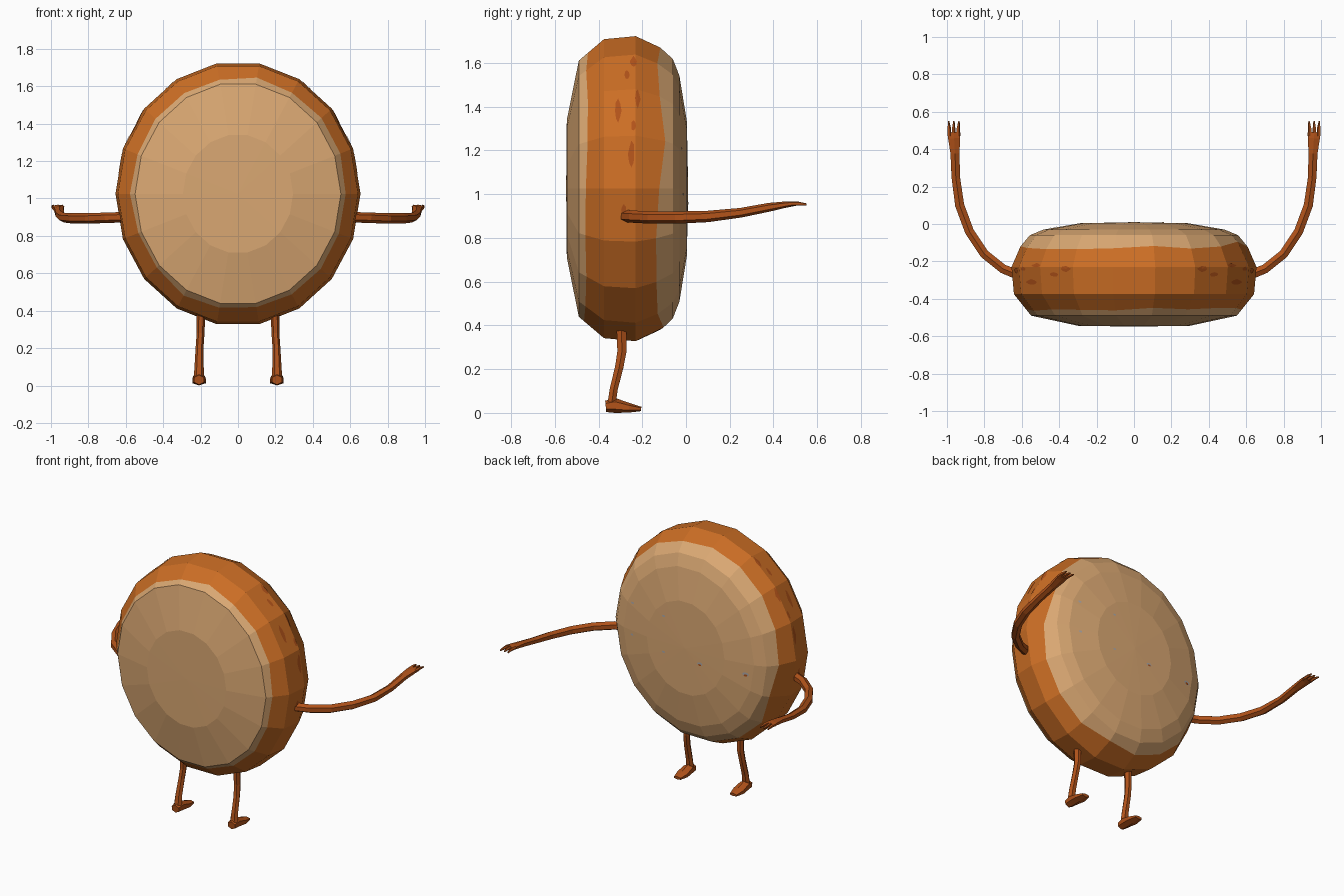
import bpy, bmesh, math, random
from mathutils import Vector

random.seed(4)
if "Cube" in bpy.data.objects:
    bpy.data.objects.remove(bpy.data.objects["Cube"])


def material(name, color):
    m = bpy.data.materials.new(name)
    m.use_nodes = True
    m.diffuse_color = (*color, 1)
    m.node_tree.nodes["Principled BSDF"].inputs["Base Color"].default_value = (*color, 1)
    return m


cream = material("cream", (0.70, 0.39, 0.17))
orange = material("baked orange", (0.60, 0.155, 0.018))
brown = material("limb brown", (0.44, 0.085, 0.01))
grey = material("speck grey", (0.42, 0.40, 0.40))


def finish(bm, name, mats, mirror=False):
    bmesh.ops.recalc_face_normals(bm, faces=bm.faces)
    me = bpy.data.meshes.new(name)
    bm.to_mesh(me)
    bm.free()
    for m in mats:
        me.materials.append(m)
    ob = bpy.data.objects.new(name, me)
    bpy.context.collection.objects.link(ob)
    if mirror:
        ob.modifiers.new("mirror", 'MIRROR')
    return ob


# Body: faceted oval drum, profile is (depth, radius factor)
SIDES, RX, RZ, CZ = 18, 0.655, 0.708, 1.025
PROFILE = [(-0.545, 0.45), (-0.49, 0.84), (-0.375, 0.98), (-0.23, 1.0),
           (-0.11, 0.92), (-0.06, 0.85), (-0.03, 0.74), (0.004, 0.44)]


def factor(y):
    for (y0, f0), (y1, f1) in zip(PROFILE, PROFILE[1:]):
        if y <= y1:
            return f0 + (f1 - f0) * (y - y0) / (y1 - y0)
    return PROFILE[-1][1]


def rim(angle, y, lift=0.0):
    f = factor(y) + lift
    return Vector((RX * f * math.sin(angle), y, CZ + RZ * f * math.cos(angle)))


def make_body():
    bm = bmesh.new()
    # Wavy rings where the cream meets the baked side
    rows = [(-0.545, 0), (-0.49, 0), (-0.458, 0.012), (-0.375, 0),
            (-0.23, 0), (-0.115, 0.022), (-0.06, 0), (-0.03, 0), (0.004, 0)]
    rings = []
    for y, wave in rows:
        ring = []
        for i in range(SIDES):
            a = math.tau * (i + 0.5) / SIDES
            ring.append(bm.verts.new(rim(a, y + random.uniform(-wave, wave))))
        rings.append(ring)
    for k, (lo, hi) in enumerate(zip(rings, rings[1:])):
        for i in range(SIDES):
            j = (i + 1) % SIDES
            f = bm.faces.new((lo[i], lo[j], hi[j], hi[i]))
            f.material_index = 1 if 2 <= k <= 4 else 0
    # Shallow fans close the front and back
    for ring, y in ((rings[0], -0.548), (rings[-1], 0.01)):
        c = bm.verts.new((0, y, CZ))
        for i in range(SIDES):
            bm.faces.new((ring[i], ring[(i + 1) % SIDES], c))
    finish(bm, "body", [cream, orange])


def loft(bm, points, ref, sides=6):
    """Tube through (x, y, z, half width, half height) stations."""
    ref = Vector(ref)
    pos = [Vector(p[:3]) for p in points]
    rings = []
    for i, p in enumerate(points):
        t = (pos[min(i + 1, len(pos) - 1)] - pos[max(i - 1, 0)]).normalized()
        u = t.cross(ref).normalized()
        v = u.cross(t)
        angles = [math.tau * (s + 0.5) / sides for s in range(sides)]
        rings.append([bm.verts.new(pos[i] + u * p[3] * math.cos(a) + v * p[4] * math.sin(a))
                      for a in angles])
    for lo, hi in zip(rings, rings[1:]):
        for i in range(sides):
            j = (i + 1) % sides
            bm.faces.new((lo[i], lo[j], hi[j], hi[i]))
    bm.faces.new(rings[0])
    bm.faces.new(rings[-1])


# Arms sweep out and back, ending in a flat three-fingered hand
bm = bmesh.new()
loft(bm, [(0.60, -0.28, 0.90, 0.03, 0.028), (0.70, -0.24, 0.897, 0.028, 0.028),
          (0.80, -0.16, 0.893, 0.028, 0.028), (0.88, -0.04, 0.893, 0.028, 0.028),
          (0.932, 0.10, 0.898, 0.028, 0.026), (0.953, 0.25, 0.915, 0.026, 0.022),
          (0.957, 0.38, 0.94, 0.028, 0.020), (0.962, 0.46, 0.953, 0.037, 0.014),
          (0.965, 0.49, 0.955, 0.035, 0.011)], (0, 0, 1))
for root, tip in ((0.940, 0.936), (0.965, 0.963), (0.988, 0.992)):
    loft(bm, [(root, 0.47, 0.955, 0.012, 0.011), (root, 0.51, 0.957, 0.010, 0.010),
              (tip, 0.55, 0.953, 0.004, 0.005)], (0, 0, 1), 5)
finish(bm, "arms", [brown], True)

# Legs
bm = bmesh.new()
loft(bm, [(0.198, -0.295, 0.39, 0.026, 0.023), (0.20, -0.293, 0.28, 0.024, 0.021),
          (0.205, -0.305, 0.21, 0.022, 0.021), (0.208, -0.33, 0.11, 0.021, 0.024),
          (0.208, -0.342, 0.03, 0.022, 0.029)], (1, 0, 0))
finish(bm, "legs", [brown], True)

# Feet
bm = bmesh.new()
loft(bm, [(0.208, -0.367, 0.03, 0.030, 0.026), (0.208, -0.325, 0.034, 0.036, 0.034),
          (0.208, -0.26, 0.023, 0.042, 0.022), (0.208, -0.205, 0.018, 0.028, 0.010)],
     (0, 0, 1))
finish(bm, "feet", [brown], True)

make_body()


# Baked blotches: thin patches following the rim facets
def facet_point(angle, y, lift):
    step = math.tau / SIDES
    k = math.floor(angle / step - 0.5) + 0.5
    t = angle / step - k
    return rim(k * step, y, lift).lerp(rim((k + 1) * step, y, lift), t)


bm = bmesh.new()
for deg, y, length, width in ((34, -0.24, 3, 0.016), (42, -0.27, 3, 0.013),
                              (54, -0.22, 4, 0.012), (59, -0.31, 5, 0.016),
                              (66, -0.24, 2.5, 0.013), (77, -0.25, 5, 0.017),
                              (98, -0.285, 2, 0.015)):
    outline = []
    for s in range(8):
        a = math.tau * s / 8
        r = random.uniform(0.7, 1.1)
        outline.append(bm.verts.new(facet_point(math.radians(deg + length * r * math.cos(a)),
                                                y + width * r * math.sin(a), 0.004)))
    mid = bm.verts.new(facet_point(math.radians(deg), y, 0.004))
    for s in range(8):
        bm.faces.new((outline[s], outline[(s + 1) % 8], mid))
finish(bm, "baked_blotches", [brown], True)


# Small specks on the back
def back_depth(x, z):
    f = math.hypot(x / RX, (z - CZ) / RZ)
    if f < 0.44:
        return 0.01 - 0.006 * f / 0.44
    return 0.004 - 0.034 * (f - 0.44) / 0.30


bm = bmesh.new()
for x, z, size in ((-0.43, 0.955, 0.024), (-0.11, 0.95, 0.02), (0.16, 0.96, 0.012),
                   (0.41, 1.0, 0.012), (0.16, 1.2, 0.012), (0.41, 1.21, 0.012)):
    for idx, grow in ((0, 1.0), (1, 0.55)):
        if idx and size < 0.02:
            continue
        pts = [(x + size * grow * math.cos(a), z - idx * 0.006 + 0.6 * size * grow * math.sin(a))
               for a in [math.tau * s / 6 for s in range(6)]]
        f = bm.faces.new([bm.verts.new((px, back_depth(px, pz) + 0.004 + idx * 0.002, pz))
                          for px, pz in pts])
        f.material_index = idx
finish(bm, "back_specks", [grey, brown])
